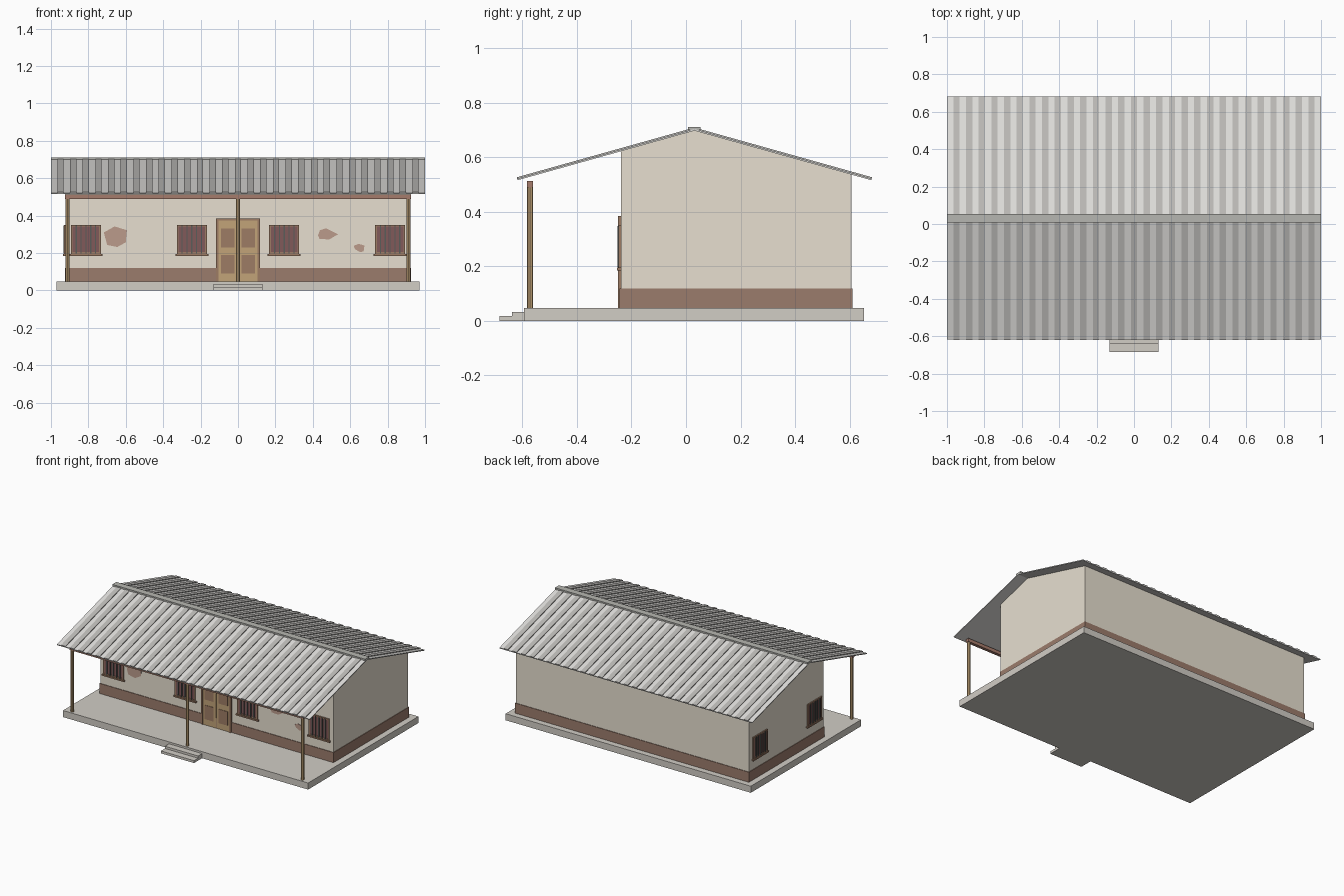
import bpy, bmesh
from mathutils import Vector, Matrix

if "Cube" in bpy.data.objects:
    bpy.data.objects.remove(bpy.data.objects["Cube"])


def material(name, r, g, b):
    m = bpy.data.materials.new(name)
    m.diffuse_color = (r, g, b, 1)
    m.use_nodes = True
    m.node_tree.nodes["Principled BSDF"].inputs["Base Color"].default_value = m.diffuse_color
    return m


PLASTER = material("plaster", 0.80, 0.74, 0.63)
BAND = material("band_brown", 0.33, 0.20, 0.15)
TIMBER = material("timber", 0.54, 0.37, 0.19)
PANEL = material("dark_timber", 0.34, 0.20, 0.13)
BEAM = material("red_brown", 0.38, 0.20, 0.15)
GLASS = material("dark_pane", 0.22, 0.10, 0.10)
IRON = material("iron", 0.10, 0.11, 0.10)
BRICK = material("bare_brick", 0.50, 0.33, 0.26)
STONE = material("concrete", 0.64, 0.61, 0.56)
SHEET = material("roof_light", 0.74, 0.73, 0.71)
RIB = material("roof_dark", 0.50, 0.49, 0.47)
CAP = material("ridge_grey", 0.47, 0.47, 0.44)


def prism(bm, pts, vec):
    """Closed solid: polygon swept along a vector."""
    a = [bm.verts.new(p) for p in pts]
    b = [bm.verts.new(Vector(p) + Vector(vec)) for p in pts]
    n = len(a)
    bm.faces.new(a)
    bm.faces.new(b[::-1])
    for i in range(n):
        j = (i + 1) % n
        bm.faces.new((a[j], a[i], b[i], b[j]))


def box(bm, x0, x1, y0, y1, z0, z1):
    prism(bm, [(x0, y0, z0), (x1, y0, z0), (x1, y1, z0), (x0, y1, z0)], (0, 0, z1 - z0))


def finish(name, bm, mat, matrix=None):
    bmesh.ops.recalc_face_normals(bm, faces=bm.faces)
    me = bpy.data.meshes.new(name)
    bm.to_mesh(me)
    bm.free()
    me.materials.append(mat)
    ob = bpy.data.objects.new(name, me)
    if matrix:
        ob.matrix_world = matrix
    bpy.context.collection.objects.link(ob)
    return ob


def boxes(name, mat, *dims, matrix=None):
    bm = bmesh.new()
    for d in dims:
        box(bm, *d)
    return finish(name, bm, mat, matrix)


# key dimensions
WX, YF, YB = 0.922, -0.239, 0.607       # wall half-width, front and back faces
FLOOR = 0.047
RY, RZ, SLOPE, REACH = 0.031, 0.697, 0.28, 0.648


def under(y):
    return RZ - SLOPE * abs(y - RY)


# plinth and entrance steps
boxes("plinth", STONE, (-0.97, 0.97, -0.593, 0.653, 0, FLOOR))
boxes("lower_step", STONE, (-0.131, 0.131, -0.684, -0.593, 0, 0.017))
boxes("upper_step", STONE, (-0.131, 0.131, -0.638, -0.593, 0.017, 0.033))

# gabled wall block and painted base band
bm = bmesh.new()
prof = [(YF, FLOOR), (YB, FLOOR), (YB, under(YB) + .003), (RY, RZ + .003), (YF, under(YF) + .003)]
prism(bm, [(-WX, y, z) for y, z in prof], (2 * WX, 0, 0))
finish("walls", bm, PLASTER)
boxes("base_band", BAND, (-WX - .004, WX + .004, YF - .004, YB + .004, FLOOR, 0.119))


# roof: sheets on both slopes, with raised dark ribs between light strips
def slope_strip(bm, side, x0, x1, lo, hi):
    n = Vector((0, side * SLOPE, 1)).normalized()
    top = Vector((x0, RY, RZ))
    eave = Vector((x0, RY + side * REACH, RZ - SLOPE * REACH))
    prism(bm, [top + n * lo, eave + n * lo, eave + n * hi, top + n * hi], (x1 - x0, 0, 0))


W = 2 / 59
for side, label in ((-1, "front"), (1, "back")):
    bm = bmesh.new()
    slope_strip(bm, side, -1, 1, 0, 0.006)
    finish(label + "_roof_sheet", bm, SHEET)
    bm = bmesh.new()
    for i in range(29):
        x = -1 + W * (1 + 2 * i)
        slope_strip(bm, side, x, x + W, 0.005, 0.011)
    finish(label + "_roof_ribs", bm, RIB)
boxes("ridge_cap", CAP, (-1, 1, RY - .023, RY + .023, 0.699, 0.711))

# porch beam and posts
boxes("porch_beam", BEAM, (-0.925, 0.925, -0.582, -0.560, 0.488, 0.512))
for x, label in ((-0.911, "left"), (0, "middle"), (0.911, "right")):
    bm = bmesh.new()
    bmesh.ops.create_cone(bm, cap_ends=True, segments=8, radius1=0.011, radius2=0.011, depth=0.441,
                          matrix=Matrix.Translation((x, -0.571, FLOOR + 0.2205)))
    finish(label + "_porch_post", bm, TIMBER)

# double door: frame, leaves, panels
boxes("door_frame", PANEL,
      (-0.118, -0.104, YF - .011, YF, FLOOR, 0.385), (0.104, 0.118, YF - .011, YF, FLOOR, 0.385),
      (-0.104, 0.104, YF - .011, YF, 0.373, 0.385))
boxes("door_leaves", TIMBER, (-0.104, -0.002, YF - .007, YF, FLOOR, 0.373),
      (0.002, 0.104, YF - .007, YF, FLOOR, 0.373))
boxes("door_panels", PANEL, *[(cx - .036, cx + .036, YF - .010, YF - .005, z, z + 0.1)
                              for cx in (-0.056, 0.056) for z in (0.09, 0.23)])


# barred windows; local x along the wall, -y outwards
def window(name, mx):
    h, z0, z1 = 0.080, 0.195, 0.350
    boxes(name + "_frame", PANEL, (-h, -h + .009, -.009, 0, z0, z1), (h - .009, h, -.009, 0, z0, z1),
          (-h, h, -.009, 0, z1 - .009, z1), (-h, h, -.009, 0, z0, z0 + .009), matrix=mx)
    boxes(name + "_pane", GLASS, (-h + .005, h - .005, -.005, 0, z0 + .005, z1 - .005), matrix=mx)
    boxes(name + "_bars", IRON, *[(x - .003, x + .003, -.012, -.005, z0 + .003, z1 - .003)
                                  for x in (-.052, -.026, 0, .026, .052)], matrix=mx)
    boxes(name + "_sill", PANEL, (-.088, .088, -.014, 0, 0.185, z0), matrix=mx)


for i, x in enumerate((-0.813, -0.247, 0.247, 0.813)):
    window(f"front_window_{i + 1}", Matrix.Translation((x, YF, 0)))
for i, y in enumerate((-0.13, 0.485)):
    window(f"side_window_{i + 1}", Matrix.Translation((-WX, y, 0)) @ Matrix.Rotation(-1.5707963, 4, 'Z'))

# patches of fallen plaster on the front wall
patches = [
    [(-.717, .31), (-.66, .342), (-.594, .322), (-.60, .257), (-.645, .232), (-.70, .243)],
    [(.438, .322), (.47, .332), (.535, .300), (.487, .272), (.435, .276), (.428, .295)],
    [(.618, .238), (.645, .249), (.676, .240), (.672, .210), (.655, .204), (.627, .219)],
]
for i, pts in enumerate(patches):
    bm = bmesh.new()
    prism(bm, [(x, YF, z) for x, z in pts], (0, -0.003, 0))
    finish(f"plaster_patch_{i + 1}", bm, BRICK)
